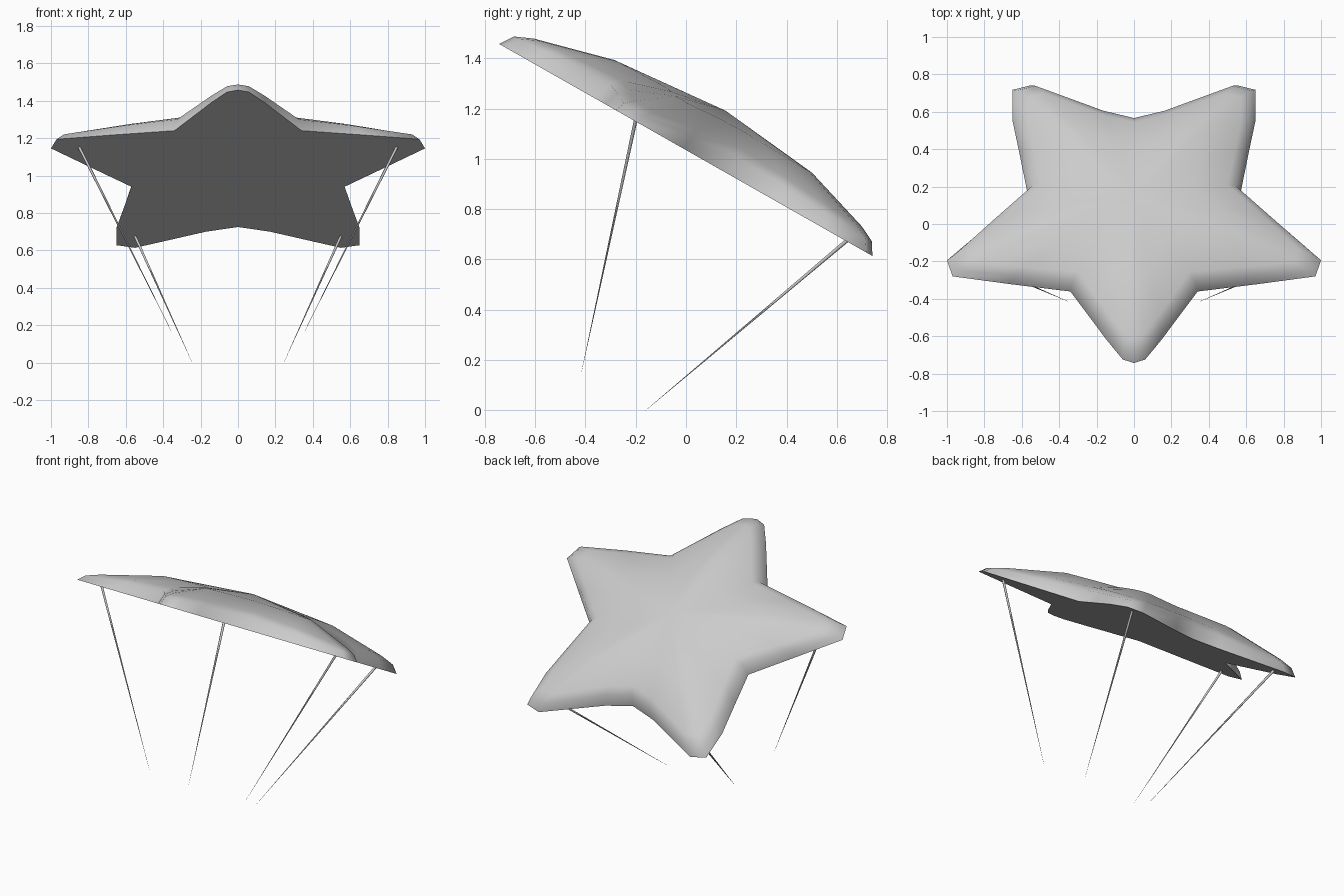
import bpy, math
from mathutils import Vector, Matrix

cube = bpy.data.objects.get("Cube")
if cube:
    bpy.data.objects.remove(cube)

grey = bpy.data.materials.new("light_grey")
grey.use_nodes = True
grey.diffuse_color = (0.6, 0.6, 0.6, 1)
grey.node_tree.nodes["Principled BSDF"].inputs["Base Color"].default_value = (0.6, 0.6, 0.6, 1)


def add_object(name, verts, faces):
    # Polygons with many corners are flat caps, the rest is smooth
    mesh = bpy.data.meshes.new(name)
    mesh.from_pydata(verts, [], faces)
    mesh.materials.append(grey)
    obj = bpy.data.objects.new(name, mesh)
    bpy.context.collection.objects.link(obj)
    for p in mesh.polygons:
        p.use_smooth = len(p.vertices) <= 4


# Canopy: half of the star rim, mirrored, then shrunk ring by ring into a dome
half = [(0, -.855), (.06, -.833), (.145, -.715), (.34, -.415), (.66, -.37), (.97, -.322),
        (1, -.223), (.78, -.01), (.57, .192), (.61, .42), (.65, .638), (.65, .825),
        (.55, .853), (.17, .678), (0, .628)]
rim = half + [(-x, y) for x, y in half[-2:0:-1]]
rings = [(1, 0), (.96, .056), (.88, .088), (.53, .171)]
centre, peak, n = .06, .214, len(rim)
tilt = Matrix.Translation((0, 0, 1.035)) @ Matrix.Rotation(-math.atan(.568), 4, 'X')


def dome_point(x, y, s, h):
    # Walls are steeper in the notches and lower at the tips, most of all at the sides
    swell = 1 + 1.6 * (.9 - math.hypot(x, y - centre)) * s ** 4
    swell *= 1 - .2 * (x * s) ** 4
    return tilt @ Vector((x * s, centre + (y - centre) * s, h * swell))


verts = [dome_point(x, y, s, h) for s, h in rings for x, y in rim]
verts.append(tilt @ Vector((0, centre, peak)))
faces = [tuple(reversed(range(n)))]
for r in range(len(rings) - 1):
    for i in range(n):
        j = (i + 1) % n
        faces.append((r * n + i, r * n + j, (r + 1) * n + j, (r + 1) * n + i))
last = (len(rings) - 1) * n
faces += [(last + i, last + (i + 1) % n, len(verts) - 1) for i in range(n)]
add_object("star_canopy", verts, faces)


# Cords: thin rods that taper almost to a point at the bottom
def cord(name, top, bottom, sides=6):
    top, bottom = Vector(top), Vector(bottom)
    turn = (top - bottom).to_track_quat('Z', 'Y')
    points = [end + turn @ Vector((radius * math.cos(a), radius * math.sin(a), 0))
              for end, radius in ((bottom, .0004), (top, .008))
              for a in (math.tau * i / sides for i in range(sides))]
    walls = [(i, (i + 1) % sides, (i + 1) % sides + sides, i + sides) for i in range(sides)]
    caps = [tuple(reversed(range(sides))), tuple(range(sides, 2 * sides))]
    add_object(name, points, walls + caps)


for side, sx in (("left", 1), ("right", -1)):
    cord("front_cord_" + side, (sx * .85, -.2, 1.155), (sx * .35, -.415, .155))
    cord("back_cord_" + side, (sx * .55, .64, .675), (sx * .245, -.16, 0))
